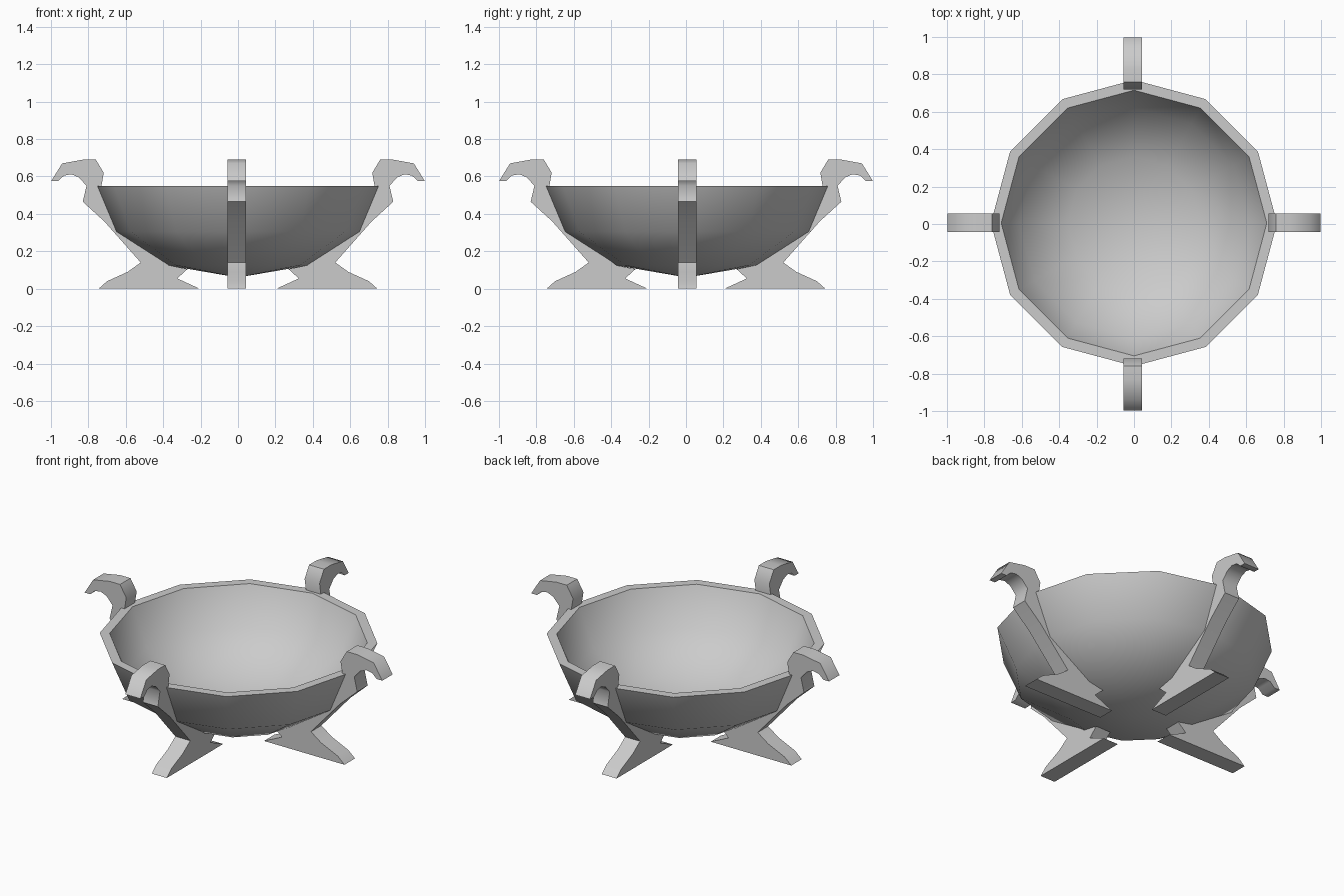
import bpy, bmesh, math
from mathutils import Matrix

cube = bpy.data.objects.get("Cube")
if cube:
    bpy.data.objects.remove(cube)

grey = bpy.data.materials.new("plain grey")
grey.use_nodes = True
colour = (0.6, 0.6, 0.6, 1)
grey.diffuse_color = colour
grey.node_tree.nodes["Principled BSDF"].inputs["Base Color"].default_value = colour


def make_object(name, bm, angle):
    bmesh.ops.recalc_face_normals(bm, faces=bm.faces)
    mesh = bpy.data.meshes.new(name)
    bm.to_mesh(mesh)
    bm.free()
    mesh.materials.append(grey)
    obj = bpy.data.objects.new(name, mesh)
    bpy.context.collection.objects.link(obj)
    bpy.ops.object.select_all(action='DESELECT')
    obj.select_set(True)
    bpy.context.view_layer.objects.active = obj
    bpy.ops.object.shade_smooth_by_angle(angle=math.radians(angle))
    return obj


# Bowl: twelve-sided half sphere shell, outer wall up to the rim and back down inside
RIM_Z, SIDES = 0.55, 12
shells = [(0.765, 0.49), (0.71, 0.44)]
arcs = [[(r * math.cos(math.radians(a)), RIM_Z - d * math.sin(math.radians(a)))
         for a in (90, 60, 30, 0)] for r, d in shells]
profile = arcs[0] + arcs[1][::-1]
bm = bmesh.new()
verts = [bm.verts.new((r, 0, z)) for r, z in profile]
edges = [bm.edges.new(pair) for pair in zip(verts, verts[1:])]
bmesh.ops.spin(bm, geom=verts + edges, cent=(0, 0, 0), axis=(0, 0, 1),
               angle=math.tau, steps=SIDES, use_merge=True)
bmesh.ops.remove_doubles(bm, verts=bm.verts, dist=0.0005)
bmesh.ops.dissolve_degenerate(bm, edges=bm.edges, dist=0.0005)
bowl = make_object("bowl", bm, 45)
bowl.location.y = 0.005

# Leg outline: foot, strut along the wall, hooked top
outline = [
    (0.205, 0), (0.745, 0), (0.70, 0.04), (0.59, 0.09), (0.52, 0.14),
    (0.715, 0.36), (0.83, 0.465), (0.81, 0.55), (0.85, 0.595), (0.89, 0.612),
    (0.93, 0.605), (0.96, 0.577), (0.998, 0.577), (0.94, 0.67), (0.83, 0.69),
    (0.76, 0.69), (0.718, 0.62), (0.73, 0.55), (0.72, 0.5), (0.64, 0.32),
    (0.37, 0.125), (0.27, 0.105), (0.325, 0.055),
]
THICK = 0.1


def make_leg(name, degrees, offset):
    bm = bmesh.new()
    face = bm.faces.new([bm.verts.new((x, -THICK / 2, z)) for x, z in outline])
    out = bmesh.ops.extrude_face_region(bm, geom=[face])
    moved = [v for v in out["geom"] if isinstance(v, bmesh.types.BMVert)]
    bmesh.ops.translate(bm, verts=moved, vec=(0, THICK, 0))
    bm.transform(Matrix.Translation(offset) @ Matrix.Rotation(math.radians(degrees), 4, 'Z'))
    make_object(name, bm, 55)


for name, degrees, offset in (("left_leg", 0, (0, 0.006, 0)),
                              ("back_leg", 90, (-0.006, 0, 0)),
                              ("right_leg", 180, (0, 0.006, 0)),
                              ("front_leg", 270, (-0.006, 0, 0))):
    make_leg(name, degrees, offset)
